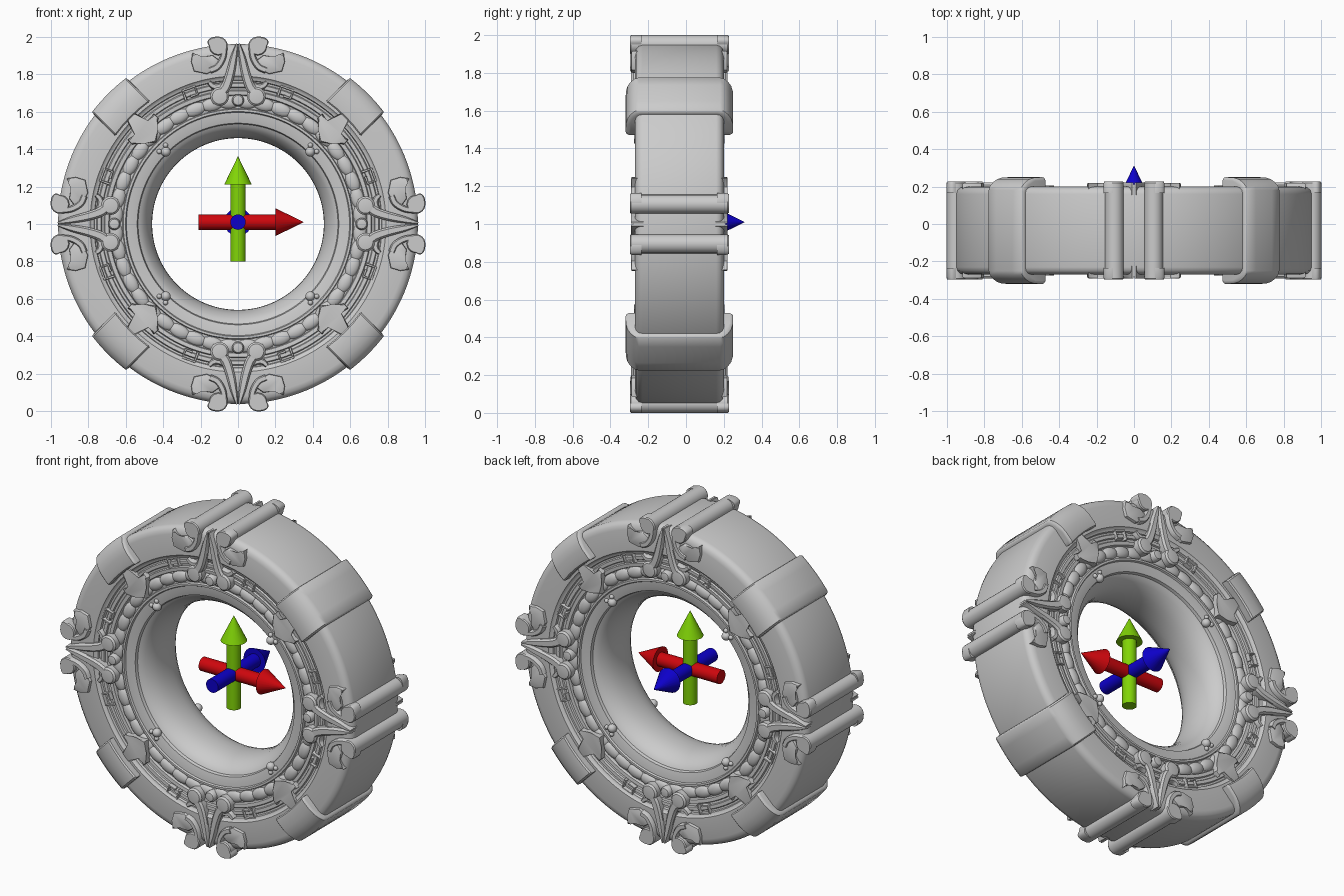
import bpy, bmesh
from math import sin, cos, pi, radians, sqrt
from mathutils import Vector, Matrix

if "Cube" in bpy.data.objects:
    bpy.data.objects.remove(bpy.data.objects["Cube"])

YC, ZC = -0.035, 1.0
CARD = [i * 90 for i in range(4)]
DIAG = [a + 45 for a in CARD]


def finish(name, bm, angle=35, colour=None):
    bmesh.ops.recalc_face_normals(bm, faces=bm.faces)
    me = bpy.data.meshes.new(name)
    bm.to_mesh(me)
    bm.free()
    ob = bpy.data.objects.new(name, me)
    bpy.context.collection.objects.link(ob)
    bpy.ops.object.select_all(action='DESELECT')
    ob.select_set(True)
    bpy.context.view_layer.objects.active = ob
    bpy.ops.object.shade_smooth_by_angle(angle=radians(angle))
    if colour:
        mat = bpy.data.materials.new(name + "_colour")
        mat.diffuse_color = (*colour, 1)
        mat.use_nodes = True
        mat.node_tree.nodes["Principled BSDF"].inputs["Base Color"].default_value = mat.diffuse_color
        me.materials.append(mat)
    return ob


def around(name, bm, angles, sides=(1, -1), mirror=(1,), angle=35):
    """Repeat a part drawn in (tangent, radius, height off mid-plane)."""
    bmesh.ops.recalc_face_normals(bm, faces=bm.faces)
    tmp = bpy.data.meshes.new("tmp")
    bm.to_mesh(tmp)
    bm.free()
    out = bmesh.new()
    for deg in angles:
        a = radians(deg)
        for s in sides:
            for m in mirror:
                n = len(out.verts)
                out.from_mesh(tmp)
                out.verts.ensure_lookup_table()
                for v in out.verts[n:]:
                    u, r, h = v.co
                    u *= m
                    v.co = (u * cos(a) + r * sin(a), YC - s * h,
                            ZC + r * cos(a) - u * sin(a))
    bpy.data.meshes.remove(tmp)
    return finish(name, out, angle)


def skin(bm, rows, closed=False, caps=True):
    """Join equal rings of points into a tube."""
    vs = [[bm.verts.new(p) for p in row] for row in rows]
    n = len(vs[0])
    for i in range(len(vs) if closed else len(vs) - 1):
        A, B = vs[i], vs[(i + 1) % len(vs)]
        for j in range(n):
            bm.faces.new((A[j], A[(j + 1) % n], B[(j + 1) % n], B[j]))
    if caps and not closed:
        bm.faces.new(vs[0])
        bm.faces.new(vs[-1][::-1])


def smooth_path(pts, k=5):
    p = [Vector(q) for q in pts]
    p = [2 * p[0] - p[1]] + p + [2 * p[-1] - p[-2]]
    out = []
    for i in range(1, len(p) - 2):
        for j in range(k):
            t = j / k
            out.append(0.5 * (2 * p[i] + (p[i + 1] - p[i - 1]) * t
                       + (2 * p[i - 1] - 5 * p[i] + 4 * p[i + 1] - p[i + 2]) * t * t
                       + (3 * p[i] - p[i - 1] - 3 * p[i + 1] + p[i + 2]) * t ** 3))
    return out + [p[-2]]


def ribbon(bm, pts, h0, h1, k=5):
    """Raised moulding along (tangent, radius, half width) points."""
    p = smooth_path(pts, k) if k else [Vector(q) for q in pts]
    rows = []
    for i, q in enumerate(p):
        d = (p[min(i + 1, len(p) - 1)] - p[max(i - 1, 0)]).to_2d().normalized()
        n = Vector((-d.y, d.x))
        rows.append([(q.x + n.x * q.z * f, q.y + n.y * q.z * f, h) for f, h in
                     ((1, h0), (1, h1 - .012), (.6, h1), (-.6, h1), (-1, h1 - .012), (-1, h0))])
    skin(bm, rows)


def plate(bm, pts, h0, h1, bevel=.008):
    vs = [bm.verts.new((u, r, h1)) for u, r in pts]
    base = [bm.verts.new((u, r, h0)) for u, r in pts]
    n = len(pts)
    bm.faces.new(vs)
    for i in range(n):
        bm.faces.new((vs[i], vs[(i + 1) % n], base[(i + 1) % n], base[i]))
    top = [e for e in bm.edges if e.verts[0] in vs and e.verts[1] in vs]
    bmesh.ops.bevel(bm, geom=top, offset=bevel, segments=2, affect='EDGES', profile=.5)


def disc(bm, u, r, rad, h0, h1):
    rows = [[(u + q * cos(i * pi / 10), r + q * sin(i * pi / 10), h) for i in range(20)]
            for q, h in ((rad, h0), (rad, h1 - .012), (rad * .8, h1 - .002), (rad * .55, h1))]
    skin(bm, rows)


# Main ring: half profile mirrored across the mid-plane, then lathed
half = [(.458, 0), (.46, .04), (.467, .08), (.48, .115), (.50, .147), (.518, .165), (.533, .173),
        (.538, .19), (.565, .197), (.595, .2), (.60, .21), (.612, .21), (.616, .196),
        (.685, .196), (.69, .212), (.71, .214), (.715, .205), (.727, .207), (.731, .216),
        (.75, .217), (.755, .208), (.765, .209), (.769, .222), (.78, .224), (.79, .235),
        (.915, .235), (.938, .229), (.954, .215), (.96, .195)]
loop = half + [(r, -h) for r, h in half[:0:-1]]
bm = bmesh.new()
N = 144
skin(bm, [[(r * sin(2 * pi * i / N), YC + h, ZC + r * cos(2 * pi * i / N)) for r, h in loop]
          for i in range(N)], closed=True)
finish("ring_body", bm, 40)

# Scalloped band of overlapping lumps
bm = bmesh.new()
bmesh.ops.create_uvsphere(bm, u_segments=16, v_segments=8, radius=1,
                          matrix=Matrix.Translation((0, .652, .193)) @ Matrix.Diagonal((.062, .036, .022, 1)))
around("scallop_band", bm, [(i + .5) * 360 / 44 for i in range(44)])

# Four clamps wrapped over the rim at the diagonals
sec = [(.805, .2), (.805, .275), (.812, .283), (.825, .285), (.88, .283), (.92, .274), (.95, .258),
       (.973, .237), (.982, .215)]
sec = sec + [(r, -h) for r, h in sec[::-1]]
bm = bmesh.new()
rows = []
for u, d in ((-.131, .017), (-.129, .006), (-.122, 0), (-.06, 0), (0, 0), (.06, 0), (.122, 0), (.129, .006), (.131, .017)):
    rows.append([(u, sqrt((r - (d if r > .9 else -d * .4)) ** 2 - u * u), h - (d if h > 0 else -d)) for r, h in sec])
skin(bm, rows)
around("rim_clamp", bm, DIAG, sides=(1,), angle=40)

# Pairs of rods running across the rim
bm = bmesh.new()
rows = [[(.105 + q * cos(i * pi / 12), .95 + q * sin(i * pi / 12), h) for i in range(24)]
        for q, h in ((.045, -.262), (.05, -.255), (.05, .255), (.045, .262))]
skin(bm, rows)
around("rim_rod", bm, CARD, sides=(1,), mirror=(1, -1))

# V-shaped crest with round feet and a raised ridge on each arm
bm = bmesh.new()
ribbon(bm, [(.006, .962, .005), (.022, .89, .018), (.042, .80, .024), (.066, .73, .026),
            (.10, .69, .028)], .19, .256)
disc(bm, .098, .68, .05, .19, .258)
ribbon(bm, [(.07, .75, .014), (.10, .735, .016), (.13, .735, .016), (.155, .755, .012)], .19, .24)
around("crest_arm", bm, CARD, mirror=(1, -1))

# Outer scrolls with a broad leaf
bm = bmesh.new()
ribbon(bm, [(.145, .945, .007), (.15, .975, .012), (.11, .986, .013), (.075, .955, .015), (.08, .89, .017),
            (.11, .84, .018), (.15, .82, .018)], .2, .262)
plate(bm, [(.095, .87), (.12, .825), (.165, .80), (.235, .815), (.25, .865), (.243, .915),
           (.225, .90), (.195, .885), (.165, .895), (.135, .90)], .2, .255)
around("crest_scroll", bm, CARD, mirror=(1, -1))

# Boss between the crest feet
bm = bmesh.new()
disc(bm, 0, .66, .032, .18, .245)
around("crest_boss", bm, CARD)

# Inward barbed arrowheads at the diagonals
bm = bmesh.new()
plate(bm, [(0, .615), (.05, .665), (.10, .70), (.098, .735), (.045, .72), (.03, .815),
           (-.03, .815), (-.045, .72), (-.098, .735), (-.10, .70), (-.05, .665)], .19, .24)
around("diagonal_arrowhead", bm, DIAG)

# Knobs on the inner lip
bm = bmesh.new()
bmesh.ops.create_uvsphere(bm, u_segments=14, v_segments=8, radius=.026,
                          matrix=Matrix.Translation((0, .545, .197)))
for s in (-1, 1):
    bmesh.ops.create_uvsphere(bm, u_segments=10, v_segments=6, radius=.014,
                              matrix=Matrix.Translation((.024 * s, .57, .2)))
around("lip_knob", bm, DIAG)

# Square key patches on the moulding
bm = bmesh.new()
ribbon(bm, [(-.034, .715, .008), (-.034, .77, .008), (.034, .77, .008), (.034, .725, .008),
            (-.006, .725, .008)], .2, .23, k=0)
around("key_patch", bm, [a + d for a in CARD for d in (-20, 20)])

# Three floating axis arrows in the centre
for name, axis, col in (("red_arrow", (1, 0, 0), (.62, .002, .004)), ("green_arrow", (0, 0, 1), (.22, .66, .002)),
                        ("blue_arrow", (0, 1, 0), (.004, .0, .6))):
    bm = bmesh.new()
    rows = [[(q * cos(i * pi / 12), q * sin(i * pi / 12), h) for i in range(24)]
            for q, h in ((.041, -.21), (.041, .2), (.074, .2), (.001, .35))]
    skin(bm, rows)
    rot = Vector(axis).to_track_quat('Z', 'Y').to_matrix().to_4x4()
    bm.transform(Matrix.Translation((0, -.04, 1.01)) @ rot)
    finish(name, bm, 40, col)
